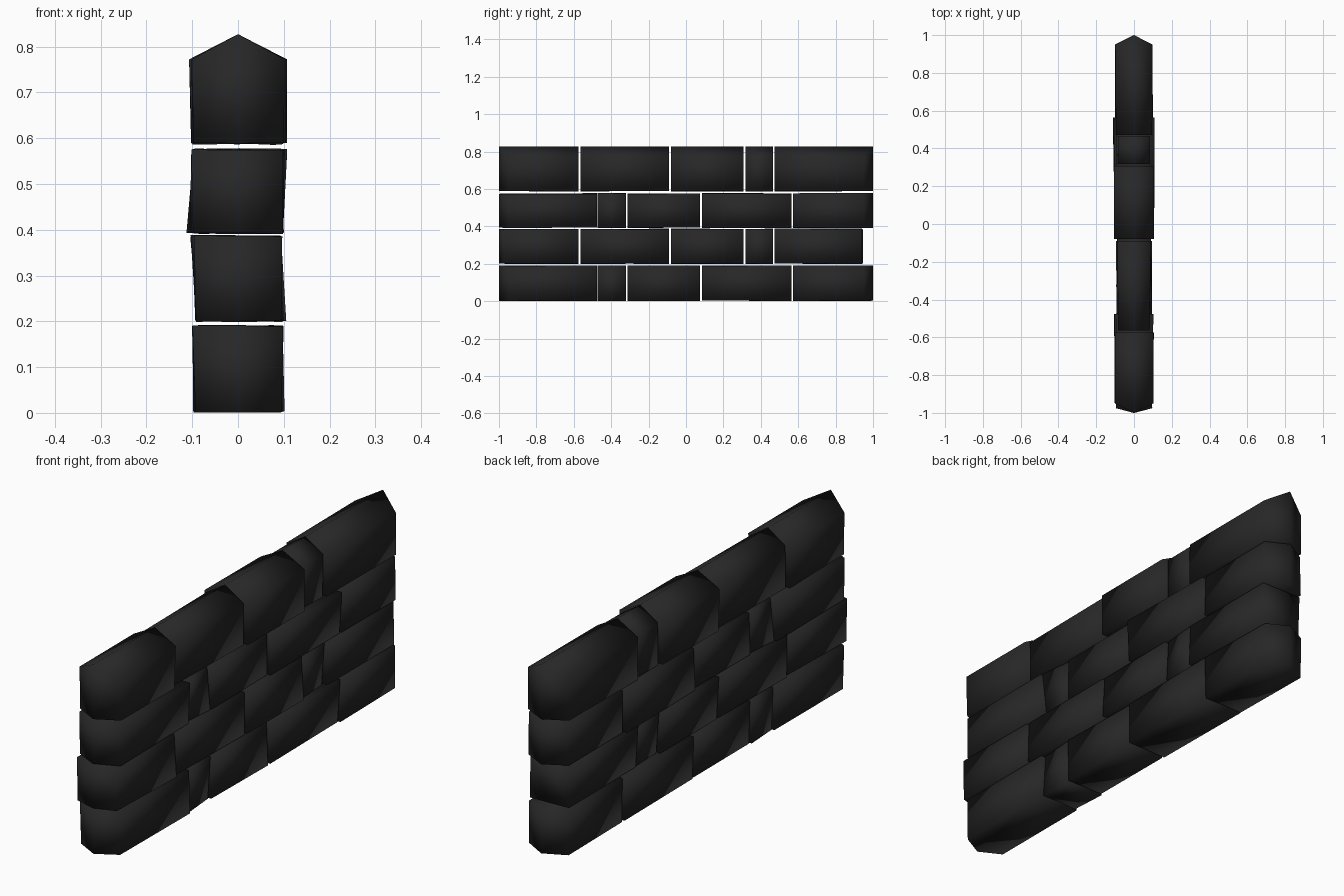
import bpy, bmesh, random

if "Cube" in bpy.data.objects:
    bpy.data.objects.remove(bpy.data.objects["Cube"])

random.seed(4)

stone = bpy.data.materials.new("dark_stone")
stone.diffuse_color = (0.02, 0.02, 0.02, 1)
stone.use_nodes = True
stone.node_tree.nodes["Principled BSDF"].inputs["Base Color"].default_value = stone.diffuse_color


def block(name, y0, y1, z0, z1, w, lean=0.0, twist=0.0, ridge=0.0, tip0=0.0, tip1=0.0):
    """Six-sided section swept along y. ridge lifts the top centre line,
    tip0/tip1 push the end centre lines out, lean shears the section,
    twist changes the lean along the length."""
    bm = bmesh.new()
    rings = []
    for y, inward, end in ((y0, 1, 0), (y1, -1, 1)):
        tip = (tip0, tip1)[end]
        shear = lean + (twist if end else -twist)
        ring = []
        for sx, top in ((-1, 0), (0, 0), (1, 0), (1, 1), (0, 1), (-1, 1)):
            side = abs(sx)
            wob = random.uniform(-0.004, 0.004)
            x = sx * (w + wob) + shear * (1 if top else -1)
            z = z1 - ridge * side if top else z0
            z += random.uniform(0, 0.005) * (0 if top and ridge else (-1 if top else 1))
            ring.append(bm.verts.new((x, y + inward * tip * side, z)))
        rings.append(ring)
    a, b = rings
    for i in range(6):
        j = (i + 1) % 6
        bm.faces.new((a[i], b[i], b[j], a[j]))
    for r in rings:
        bm.faces.new((r[0], r[1], r[4], r[5]))
        bm.faces.new((r[1], r[2], r[3], r[4]))
    bmesh.ops.recalc_face_normals(bm, faces=bm.faces)
    for f in bm.faces:
        f.smooth = True
    me = bpy.data.meshes.new(name)
    bm.to_mesh(me)
    bm.free()
    me.materials.append(stone)
    ob = bpy.data.objects.new(name, me)
    bpy.context.collection.objects.link(ob)


# Joint positions for the two alternating courses
bond_a = [(-1, -.477), (-.473, -.32), (-.312, .075), (.085, .565), (.572, 1)]
bond_b = [(-1, -.575), (-.565, -.09), (-.08, .307), (.317, .465), (.472, 1)]

# Each course: bond, bottom, top, ridge, then half width, lean, twist per block
courses = [
    ("base", bond_a, .0, .192, 0,
     [(.097, -.002, 0), (.084, 0, .006), (.089, 0, 0), (.093, .003, .003), (.096, 0, 0)]),
    ("lower", bond_b, .198, .388, 0,
     [(.096, -.004, -.002), (.091, 0, 0), (.094, -.006, 0), (.084, 0, .006), (.096, -.004, .002)]),
    ("upper", bond_a, .39, .578, 0,
     [(.099, .003, .002), (.084, 0, -.008), (.089, 0, 0), (.102, .006, .003), (.097, 0, 0)]),
    ("coping", bond_b, .585, .827, .055,
     [(.099, 0, 0), (.086, 0, 0), (.104, 0, 0), (.083, 0, 0), (.097, .001, 0)]),
]

for cname, bond, z0, z1, ridge, params in courses:
    for i, ((y0, y1), (w, lean, twist)) in enumerate(zip(bond, params)):
        tip0 = .05 if i == 0 else 0
        tip1 = .05 if i == 4 else 0
        # The last lower block is broken off short and flat
        if cname == "lower" and i == 4:
            y1, tip1 = .945, .005
        if cname == "lower" and i == 0:
            tip0 = .025
        block(f"{cname}_stone_{i + 1}", y0, y1, z0, z1, w, lean, twist, ridge, tip0, tip1)
